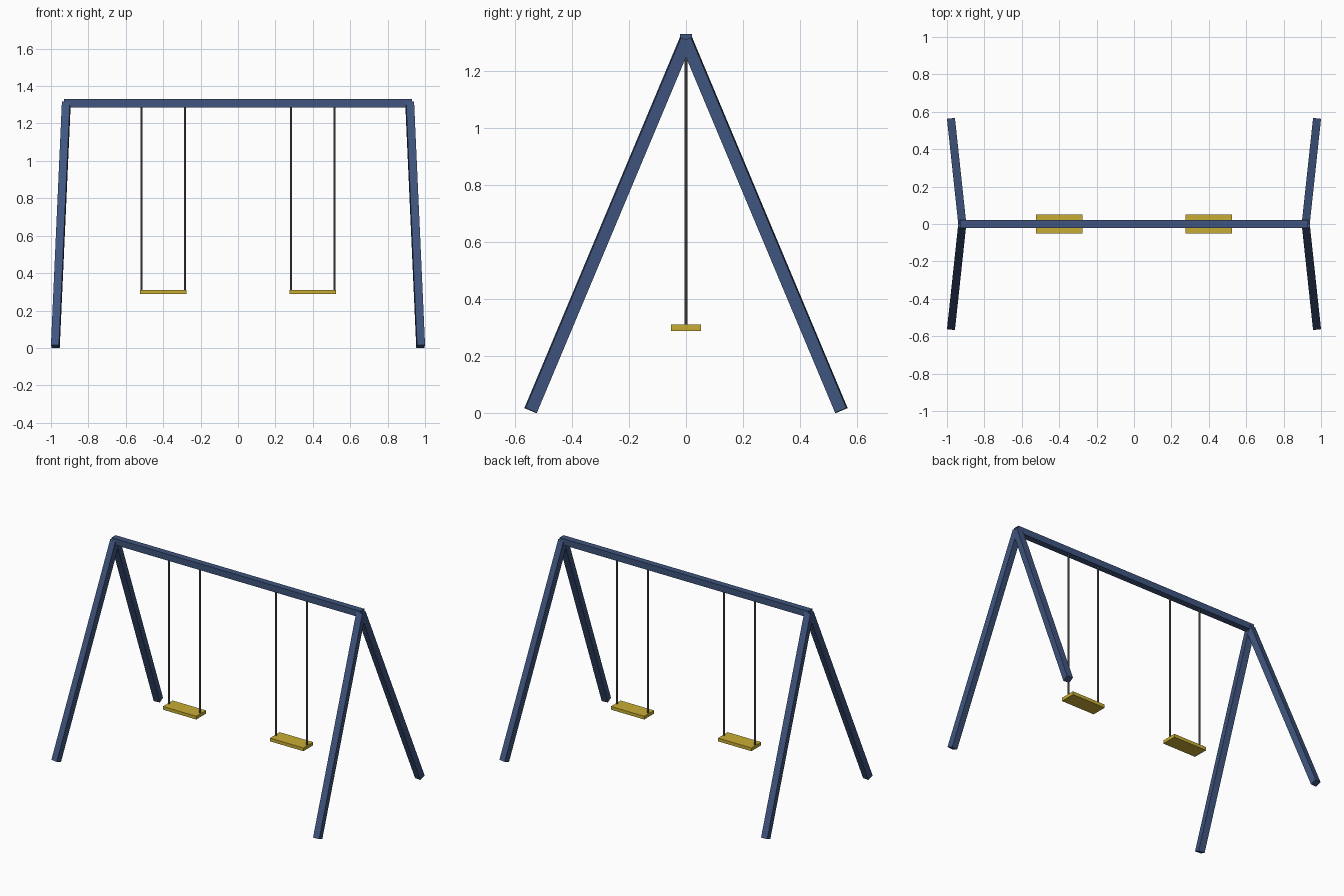
import bpy
import bmesh
from mathutils import Matrix, Vector

if "Cube" in bpy.data.objects:
    bpy.data.objects.remove(bpy.data.objects["Cube"], do_unlink=True)


def make_material(name, rgb):
    mat = bpy.data.materials.new(name)
    mat.use_nodes = True
    mat.diffuse_color = (*rgb, 1)
    mat.node_tree.nodes["Principled BSDF"].inputs["Base Color"].default_value = (*rgb, 1)
    return mat


blue = make_material("blue paint", (0.05, 0.09, 0.21))
yellow = make_material("yellow seat", (0.58, 0.42, 0.035))
grey = make_material("grey chain", (0.13, 0.13, 0.13))


def finish(name, bm, mat):
    mesh = bpy.data.meshes.new(name)
    bm.to_mesh(mesh)
    bm.free()
    mesh.materials.append(mat)
    obj = bpy.data.objects.new(name, mesh)
    bpy.context.collection.objects.link(obj)
    return obj


def box(name, centre, size, mat, rotation=Matrix()):
    bm = bmesh.new()
    matrix = Matrix.Translation(centre) @ rotation @ Matrix.Diagonal((*size, 1))
    bmesh.ops.create_cube(bm, size=1, matrix=matrix)
    return finish(name, bm, mat)


def bar(name, start, end, width, mat):
    # Square bar whose side faces stay upright
    start, end = Vector(start), Vector(end)
    axis = (start - end).normalized()
    side = axis.cross(Vector((0, 0, 1))).normalized()
    rotation = Matrix((side, axis.cross(side), axis)).transposed().to_4x4()
    size = (width, width, (start - end).length)
    return box(name, (start + end) / 2, size, mat, rotation)


def rod(name, x, bottom, top, radius, mat):
    bm = bmesh.new()
    bmesh.ops.create_cone(bm, cap_ends=True, segments=8, radius1=radius, radius2=radius,
                          depth=top - bottom,
                          matrix=Matrix.Translation((x, 0, (top + bottom) / 2)))
    return finish(name, bm, mat)


BEAM_Z = 1.308
BAR = 0.043

# Top beam
box("top_beam", (0, 0, BEAM_Z), (1.86, BAR, BAR), blue)

for side_name, sx in (("left", 1), ("right", -1)):
    # Splayed legs
    for end_name, sy in (("front", -1), ("back", 1)):
        bar(f"{end_name}_{side_name}_leg", (sx * 0.918, 0, BEAM_Z),
            (sx * 0.9766, sy * 0.545, 0.0085), BAR, blue)
    # Swing seat and its two chains
    box(f"{side_name}_seat", (sx * 0.4, 0, 0.299), (0.25, 0.104, 0.022), yellow)
    for chain_name, offset in (("inner", -0.116), ("outer", 0.116)):
        rod(f"{side_name}_{chain_name}_chain", sx * (0.4 + offset), 0.3, BEAM_Z, 0.006, grey)
